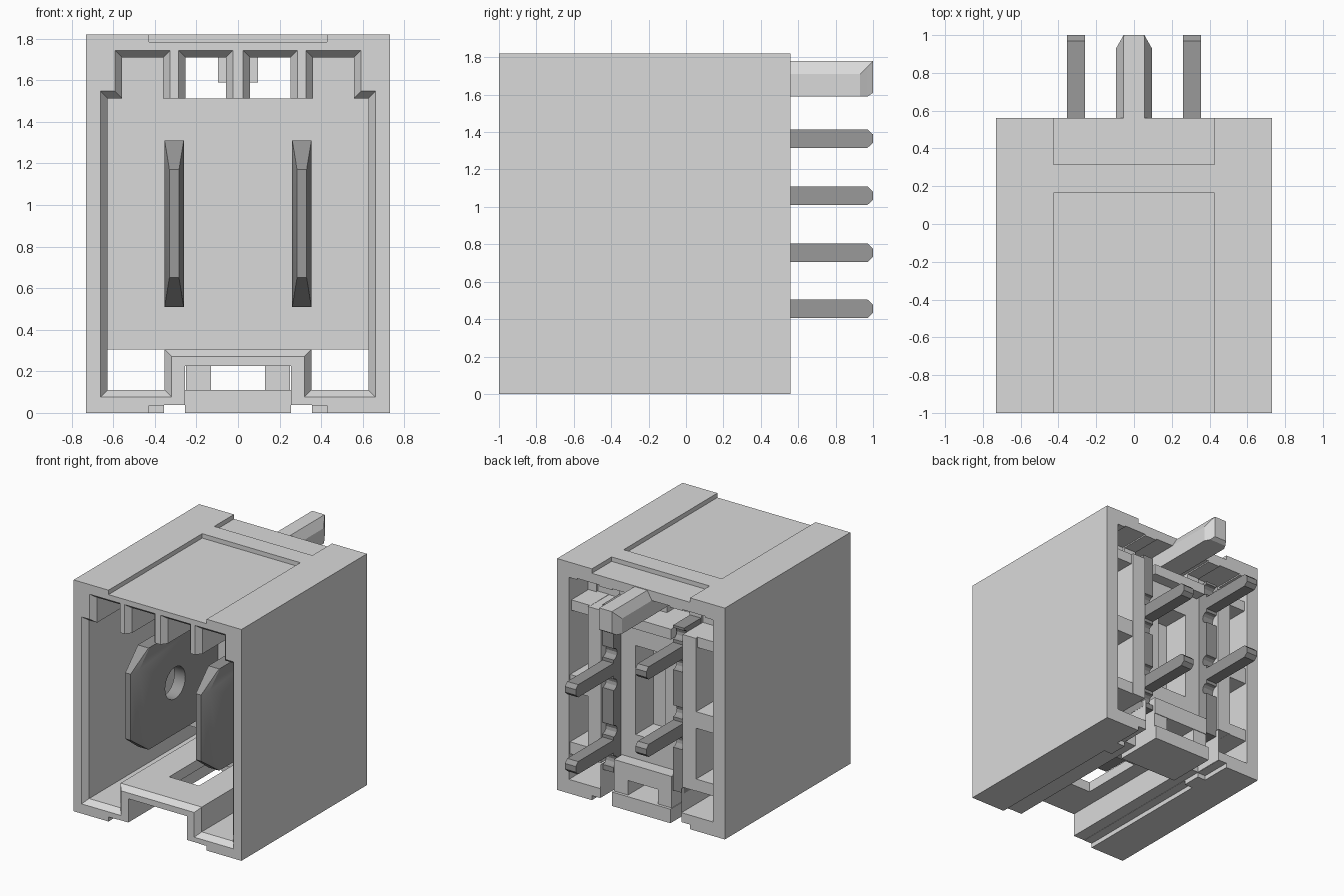
import bpy, bmesh, math

cube = bpy.data.objects.get("Cube")
if cube:
    bpy.data.objects.remove(cube, do_unlink=True)


def material(name, v):
    m = bpy.data.materials.new(name)
    m.use_nodes = True
    m.diffuse_color = (v, v, v, 1)
    m.node_tree.nodes["Principled BSDF"].inputs["Base Color"].default_value = (v, v, v, 1)
    return m


PLASTIC = material("light grey plastic", 0.7)
METAL = material("mid grey metal", 0.322)


def loft(name, rings, mat=PLASTIC):
    """Skin a list of equal-length closed rings and cap both ends."""
    bm = bmesh.new()
    vr = [[bm.verts.new(p) for p in r] for r in rings]
    n = len(rings[0])
    for a, b in zip(vr, vr[1:]):
        for i in range(n):
            j = (i + 1) % n
            bm.faces.new((a[i], a[j], b[j], b[i]))
    bm.faces.new(vr[0][::-1])
    bm.faces.new(vr[-1])
    bmesh.ops.recalc_face_normals(bm, faces=bm.faces)
    me = bpy.data.meshes.new(name)
    bm.to_mesh(me)
    bm.free()
    me.materials.append(mat)
    ob = bpy.data.objects.new(name, me)
    bpy.context.scene.collection.objects.link(ob)
    return ob


def box(name, x0, x1, y0, y1, z0, z1):
    ring = [(x0, z0), (x1, z0), (x1, z1), (x0, z1)]
    return loft(name, [[(x, y, z) for x, z in ring] for y in (y0, y1)])


def plate(name, outline, x, half):
    """Extrude a (y, z) outline along x in metal."""
    return loft(name, [[(x + d, y, z) for y, z in outline] for d in (-half, half)], METAL)


def cut(target, cutter):
    mod = target.modifiers.new("cut", 'BOOLEAN')
    mod.operation = 'DIFFERENCE'
    mod.solver = 'EXACT'
    mod.object = cutter
    bpy.context.view_layer.update()
    bpy.context.view_layer.objects.active = target
    bpy.ops.object.modifier_apply(modifier=mod.name)
    bpy.data.objects.remove(cutter, do_unlink=True)


# Housing shell
housing = box("housing", -0.73, 0.73, -1, 0.56, 0, 1.82)

# Front cavity with notched top, floor hump and chamfered mouth: x, z, chamfer direction
half = [(.353, .305, -1, -1), (.353, .11, -1, -1), (.627, .11, 1, -1),
        (.627, 1.513, 1, 1), (.557, 1.513, 1, 1), (.557, 1.71, 1, 1),
        (.36, 1.71, -1, 1), (.36, 1.513, -1, 0), (.253, 1.513, 1, 0),
        (.253, 1.71, 1, 1), (.058, 1.71, -1, 1), (.058, 1.513, -1, 0)]
full = half + [(-x, z, -dx, dz) for x, z, dx, dz in reversed(half)]
C = 0.034
cavity = loft("cavity_cutter", [[(x + dx * c, y, z + dz * c) for x, z, dx, dz in full]
                                for y, c in ((-1.1, C), (-1, C), (-0.955, 0), (0.7, 0))])
cut(housing, cavity)

# Rear opening, underside channel, latch window and shallow outer recesses
for x, y0, y1, z0, z1 in [(.627, .32, .7, .30, 1.70),
                          (.352, .32, .7, -.1, .35),
                          (.255, -1.1, .7, -.1, .225),
                          (.13, -.67, -.15, .1, .4),
                          (.355, -1.1, .7, -.1, .038),
                          (.427, -1.1, .165, -.1, .036),
                          (.427, .315, .7, -.1, .036),
                          (.427, -1.1, .165, 1.785, 2),
                          (.427, .315, .7, 1.785, 2)]:
    cut(housing, box("cutter", -x, x, y0, y1, z0, z1))

# Inner wall between the front cavity and the rear grid
box("inner_wall", -.63, .63, .12, .22, .305, 1.513)

# Rear grid: shelves and a centre panel with a sunken window
R = 0.55
box("top_shelf", -.24, .24, .22, R - .02, 1.43, 1.511)
box("bottom_shelf", -.25, .25, .22, R - .01, .227, .36)
centre_panel = box("centre_panel", -.262, .262, .2, .44, .307, 1.509)
cut(centre_panel, box("cutter", -.13, .13, .22, .7, .55, 1.25))

for s, side in ((1, "left"), (-1, "right")):
    def sbox(name, a, b, *rest):
        return box(side + "_" + name, min(s * a, s * b), max(s * a, s * b), *rest)
    sbox("outer_column", .356, .47, .2, R, .307, 1.509)
    sbox("top_bar", .46, .63, .2, R - .02, 1.43, 1.511)
    sbox("middle_bar", .46, .63, .2, R - .005, .80, .93)
    sbox("lower_bar", .46, .63, .2, R - .005, .306, .40)
    sbox("corner_block", .36, .63, .12, .30, 1.50, 1.712)
    sbox("bottom_post", .13, .25, .30, R - .015, .10, .24)

# Bottom tab behind the channel
box("bottom_tab", -.255, .255, .16, .558, 0, .11)

# Locating peg with chamfered top edges and a tapered tip
def peg_ring(y, w, t, low, shoulder):
    return [(-w, y, low), (w, y, low), (w, y, shoulder), (t, y, 1.78), (-t, y, 1.78), (-w, y, shoulder)]


loft("locating_peg", [peg_ring(.25, .095, .055, 1.59, 1.71), peg_ring(.93, .095, .055, 1.59, 1.71),
                      peg_ring(.97, .072, .055, 1.59, 1.75), peg_ring(1, .055, .054, 1.61, 1.778)])

# Metal terminals: blade, notched spine and two solder pins on each side
T = 0.0475
for x, side, pins in ((.307, "left", (.455, 1.06)), (-.307, "right", (.755, 1.365))):
    # Blade outline (y, z), flat faces and a thin leading edge that widens along its corners
    face = [(.3, .51), (.3, 1.31), (-.73, 1.31), (-.86, 1.18), (-.86, .64), (-.73, .51)]
    edge = [(.3, .51), (.3, 1.31), (-.74, 1.31), (-.93, 1.17), (-.93, .65), (-.74, .51)]
    widths = (.046, .046, .046, .023, .023, .046)

    def edge_ring(s):
        return [(x + s * w, y, z) for (y, z), w in zip(edge, widths)]
    blade = loft(side + "_blade", [[(x - T, y, z) for y, z in face], edge_ring(-1), edge_ring(1),
                                   [(x + T, y, z) for y, z in face]], METAL)
    hole = [(-.41 + .125 * math.cos(a), .91 + .125 * math.sin(a))
            for a in (2 * math.pi * i / 32 for i in range(32))]
    cut(blade, plate("hole_cutter", hole, x, .2))

    outline = [(.2, 1.55), (.2, .25), (.53, .25)]
    for zc in sorted(p + d for p in pins for d in (-.12, .12)):
        for i in range(7):
            a = math.pi * i / 6
            outline.append((.53 - .045 * math.sin(a), zc - .045 * math.cos(a)))
    outline.append((.53, 1.55))
    plate(side + "_spine", outline, x, T)

    for z, level in zip(pins, ("lower", "upper")):
        h = .05
        plate(f"{side}_{level}_pin",
              [(.4, z - h), (.97, z - h), (1, z - .022), (1, z + .022), (.97, z + h), (.4, z + h)],
              x, T)

# Smooth the round holes while keeping edges sharp
bpy.ops.object.select_all(action='DESELECT')
for ob in bpy.context.scene.objects:
    if ob.name.endswith(("_blade", "_spine")):
        ob.select_set(True)
        bpy.context.view_layer.objects.active = ob
bpy.ops.object.shade_smooth_by_angle(angle=math.radians(25))
